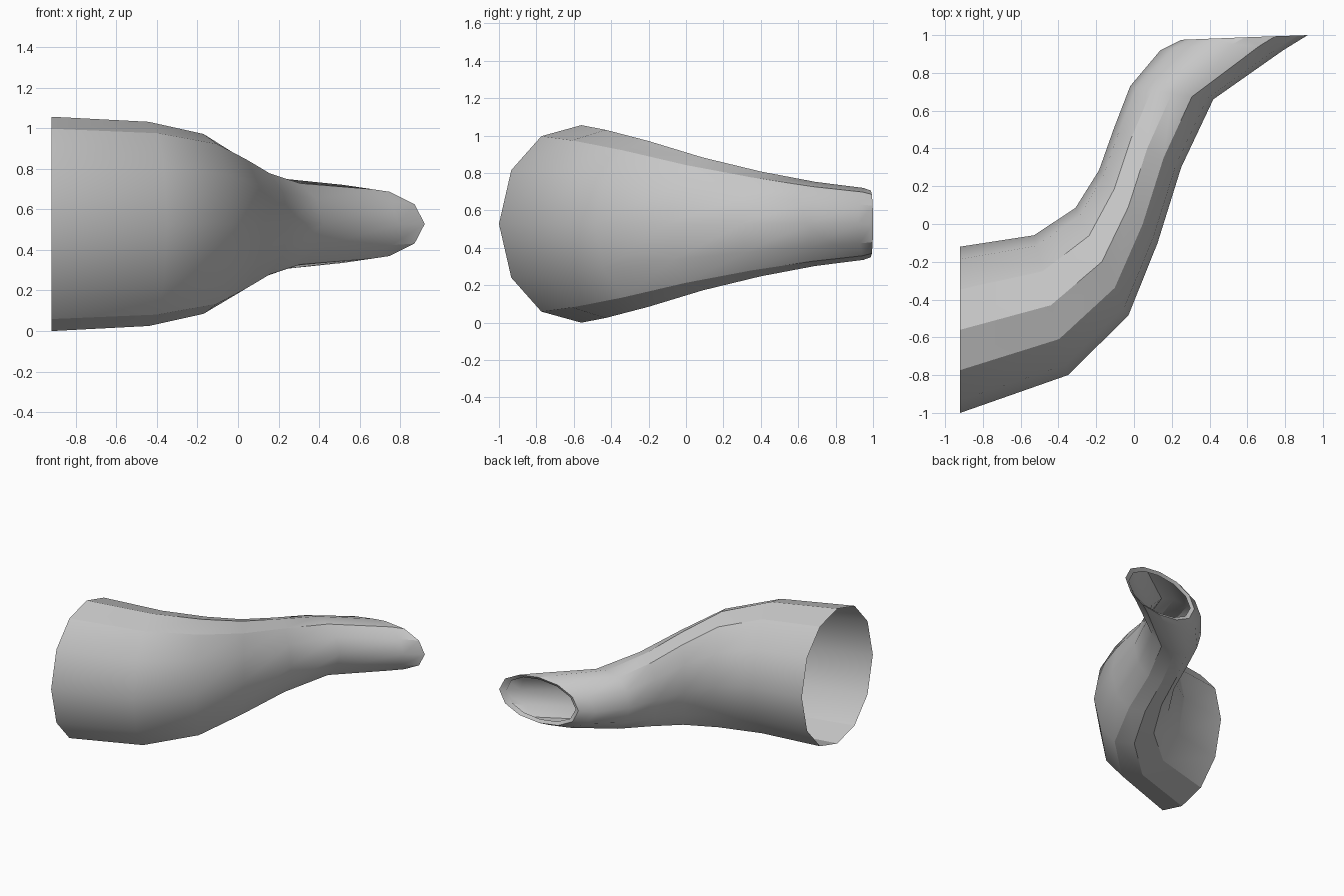
import bpy
import bmesh
import math

if "Cube" in bpy.data.objects:
    bpy.data.objects.remove(bpy.data.objects["Cube"])

grey = bpy.data.materials.new("plain grey")
grey.diffuse_color = (0.57, 0.57, 0.57, 1)
grey.use_nodes = True
grey.node_tree.nodes["Principled BSDF"].inputs["Base Color"].default_value = grey.diffuse_color

MID_Z = 0.528
# Twelve-sided, slightly squared section: (sideways, upward) factors
QUARTER = [(1, 0), (0.85, 0.545), (0.485, 0.888), (0, 1)]
SECTION = (QUARTER
           + [(-c, s) for c, s in QUARTER[2::-1]]
           + [(-c, -s) for c, s in QUARTER[1:]]
           + [(c, -s) for c, s in QUARTER[2:0:-1]])

# Rings along the bent tube: left edge, crest, right edge (x, y), half height
RINGS = [
    ((-0.92, -0.12), (-0.92, -0.56), (-0.92, -1.00), 0.528),
    ((-0.53, -0.06), (-0.44, -0.43), (-0.35, -0.80), 0.503),
    ((-0.31, 0.085), (-0.17, -0.20), (-0.03, -0.485), 0.443),
    ((-0.185, 0.285), (-0.03, 0.09), (0.125, -0.10), 0.355),
    ((-0.105, 0.51), (0.07, 0.40), (0.25, 0.30), 0.280),
    ((-0.02, 0.73), (0.20, 0.69), (0.42, 0.66), 0.225),
    ((0.14, 0.92), (0.52, 0.95), (0.79, 0.92), 0.192),
    ((0.25, 0.975), (0.585, 0.988), (0.92, 1.00), 0.178),
    # small lip turned into the mouth
    ((0.28, 0.965), (0.585, 0.972), (0.87, 0.98), 0.155),
]


def ring_points(left, crest, right, half):
    for c, s in SECTION:
        xy = [m + (r - l) / 2 * c + ((l + r) / 2 - m) * c * c
              for l, m, r in zip(left, crest, right)]
        yield (xy[0], xy[1], MID_Z + half * s)


# Open bent tube, wide at one end and narrow at the other
bm = bmesh.new()
rings = [[bm.verts.new(p) for p in ring_points(*r)] for r in RINGS]
n = len(SECTION)
for a, b in zip(rings, rings[1:]):
    for k in range(n):
        j = (k + 1) % n
        bm.faces.new((a[k], b[k], b[j], a[j]))
mesh = bpy.data.meshes.new("bent_tube")
bm.to_mesh(mesh)
bm.free()
mesh.materials.append(grey)
tube = bpy.data.objects.new("bent_tube", mesh)
bpy.context.collection.objects.link(tube)
bpy.context.view_layer.objects.active = tube
tube.select_set(True)
bpy.ops.object.shade_smooth_by_angle(angle=math.radians(30))
